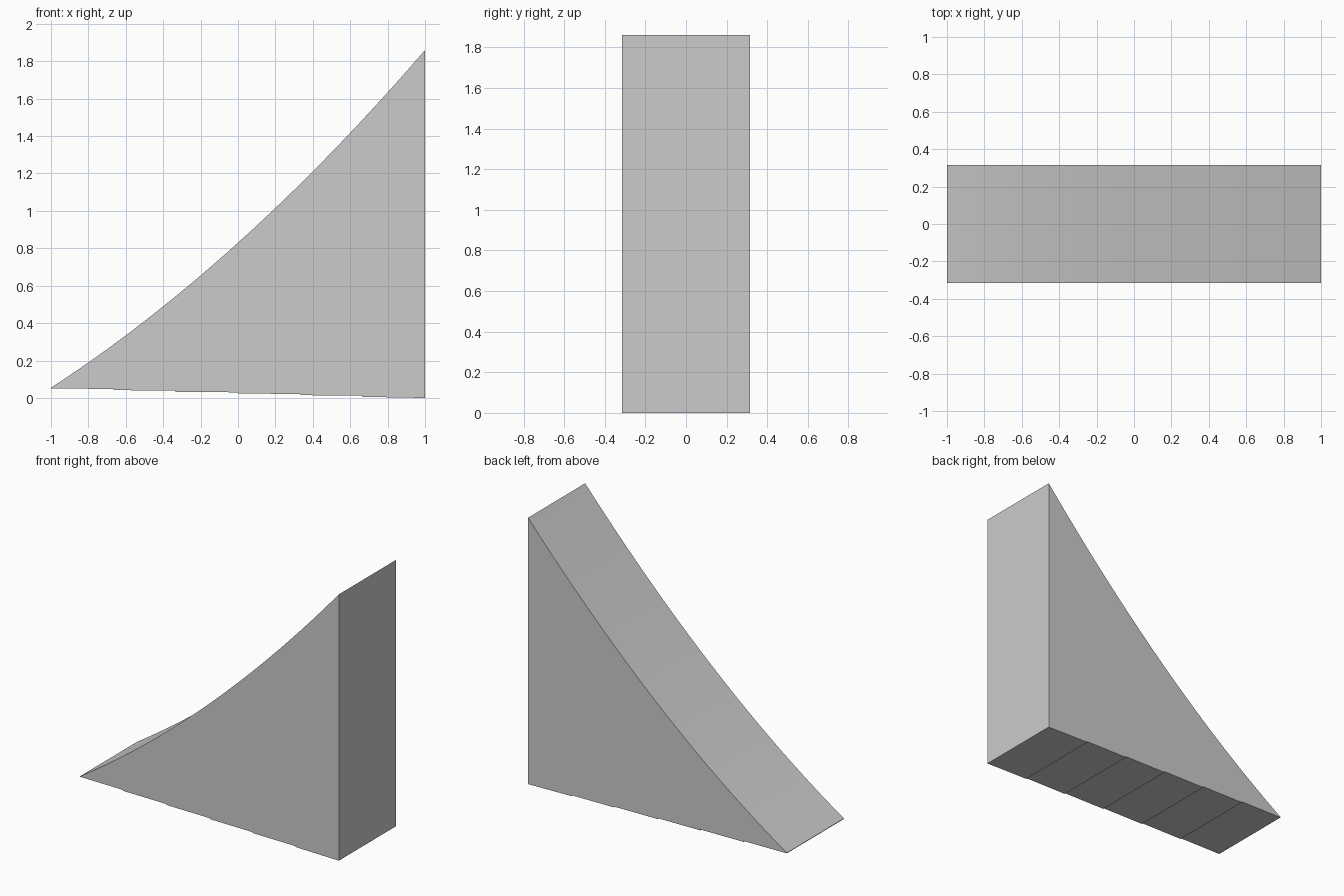
import bpy, bmesh

if "Cube" in bpy.data.objects:
    bpy.data.objects.remove(bpy.data.objects["Cube"])

HALF_WIDTH = 0.315


def top_z(x):
    return 0.83 + 0.9025 * x + 0.1275 * x * x


# Side profile: concave ramp surface on top
N = 40
profile = [(x, top_z(x)) for x in (1 - 2 * i / N for i in range(N + 1))]

# Underside: six shallow panels, each a little lower than the last
PANELS = 6
for i in range(PANELS):
    x0, x1 = -1 + 2 * i / PANELS, -1 + 2 * (i + 1) / PANELS
    z0 = 0.051 - 0.009 * i
    profile += [(x0, z0), (x1, z0 - 0.003 if i < PANELS - 1 else 0.0)]

# Extrude the profile across the ramp's width
bm = bmesh.new()
face = bm.faces.new([bm.verts.new((x, -HALF_WIDTH, z)) for x, z in profile])
ext = bmesh.ops.extrude_face_region(bm, geom=[face])
moved = [g for g in ext["geom"] if isinstance(g, bmesh.types.BMVert)]
bmesh.ops.translate(bm, vec=(0, 2 * HALF_WIDTH, 0), verts=moved)
bmesh.ops.recalc_face_normals(bm, faces=bm.faces)

mesh = bpy.data.meshes.new("curved_ramp")
bm.to_mesh(mesh)
bm.free()
ramp = bpy.data.objects.new("curved_ramp", mesh)
bpy.context.collection.objects.link(ramp)

# Smooth curve, sharp borders
bpy.context.view_layer.objects.active = ramp
ramp.select_set(True)
bpy.ops.object.shade_smooth_by_angle(angle=0.5)
